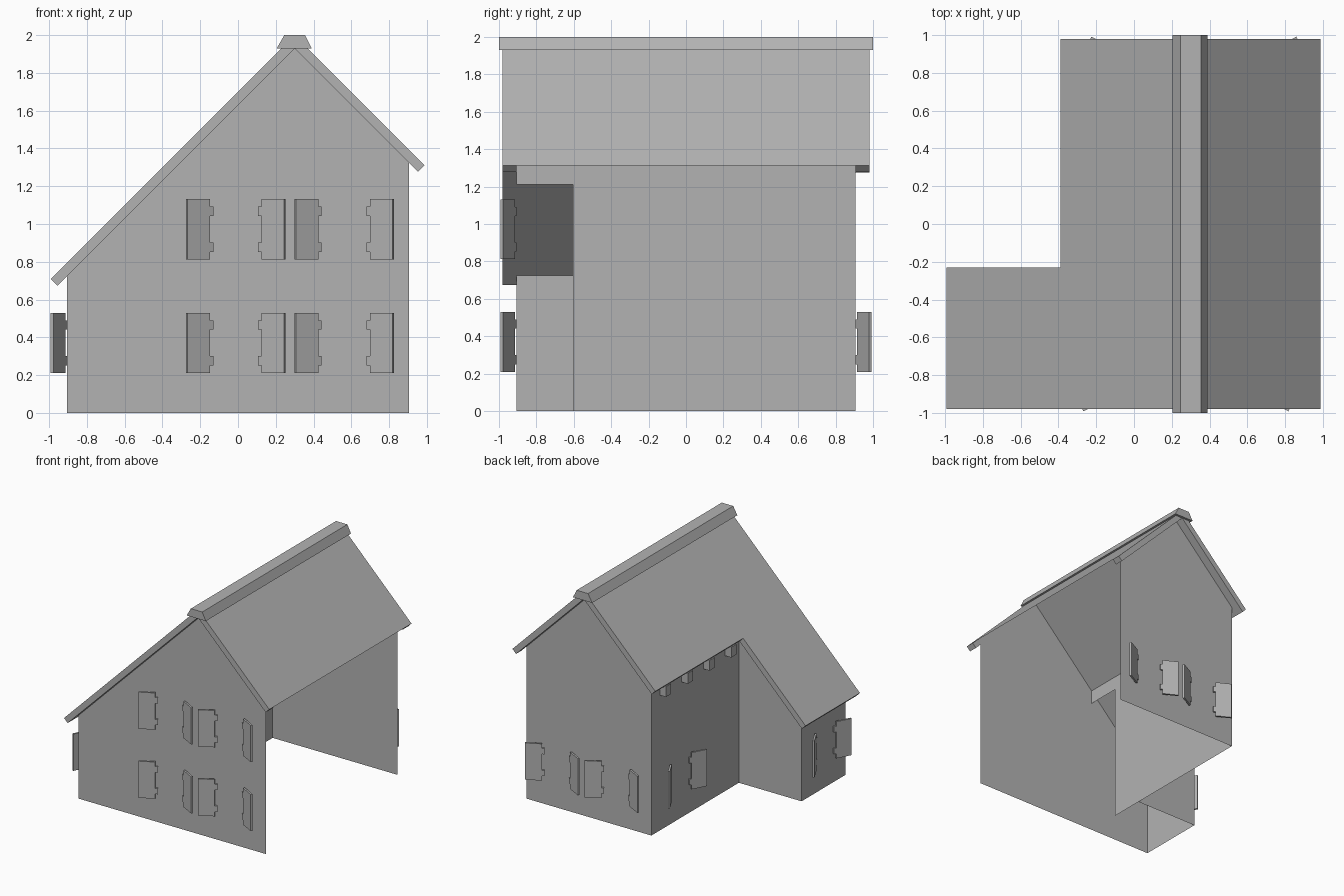
import bpy, bmesh, math
from mathutils import Matrix, Vector

if "Cube" in bpy.data.objects:
    bpy.data.objects.remove(bpy.data.objects["Cube"])

# One mid-grey paint for the whole house
PAINT = bpy.data.materials.new("grey_paint")
PAINT.diffuse_color = (0.45, 0.45, 0.45, 1)
PAINT.use_nodes = True
PAINT.node_tree.nodes["Principled BSDF"].inputs["Base Color"].default_value = PAINT.diffuse_color


def make_object(name, bm):
    bmesh.ops.recalc_face_normals(bm, faces=bm.faces)
    mesh = bpy.data.meshes.new(name)
    bm.to_mesh(mesh)
    bm.free()
    mesh.materials.append(PAINT)
    obj = bpy.data.objects.new(name, mesh)
    bpy.context.collection.objects.link(obj)
    return obj


def add_prism(bm, points, offset):
    """Extrude a planar outline by an offset; no offset leaves a sheet."""
    face = bm.faces.new([bm.verts.new(p) for p in points])
    if offset:
        ext = bmesh.ops.extrude_face_region(bm, geom=[face], use_keep_orig=True)
        verts = [v for v in ext["geom"] if isinstance(v, bmesh.types.BMVert)]
        bmesh.ops.translate(bm, verts=verts, vec=Vector(offset))


def prism(name, points, offset=None):
    bm = bmesh.new()
    add_prism(bm, points, offset)
    return make_object(name, bm)


def along_y(name, profile, y0, y1):
    return prism(name, [(x, y0, z) for x, z in profile], (0, y1 - y0, 0))


# Main dimensions
W = 0.905           # outer wall distance
RIDGE_X, RIDGE_Z = 0.30, 1.93
INNER_X = -0.30     # left wall of the tall part
WING_Y = -0.30      # back wall of the low wing


def under(x):
    return RIDGE_Z - abs(x - RIDGE_X)


# Thin walls; the right side is open
prism("front_wall", [(-W, -W, 0), (W, -W, 0), (W, -W, under(W)),
                     (RIDGE_X, -W, RIDGE_Z), (-W, -W, under(-W))])
prism("back_wall", [(INNER_X, W, 0), (W, W, 0), (W, W, under(W)),
                    (RIDGE_X, W, RIDGE_Z), (INNER_X, W, under(INNER_X))])
prism("wing_left_wall", [(-W, -W, 0), (-W, WING_Y, 0),
                         (-W, WING_Y, under(-W)), (-W, -W, under(-W))])
prism("wing_back_wall", [(-W, WING_Y, 0), (INNER_X, WING_Y, 0),
                         (INNER_X, WING_Y, under(INNER_X)), (-W, WING_Y, under(-W))])
# Inner wall with a doorway into the wing
top = under(INNER_X)
prism("inner_wall", [(INNER_X, y, z) for y, z in
                     [(W, 0), (W, top), (-W, top), (-W, 1.21), (-0.605, 1.21), (-0.605, 0)]])

# Roof, square-cut at the eaves; the right slope is a sheet over the open side
T = 0.035           # x and z step of the slab thickness
RIGHT = [(RIDGE_X, RIDGE_Z), (0.953, under(0.953)),
         (0.953 + T, under(0.953) + T), (RIDGE_X, RIDGE_Z + 2 * T)]
along_y("roof_right_front_verge", RIGHT, -0.98, -W)
along_y("roof_right_back_verge", RIGHT, W, 0.98)
(x0, z0), (x1, z1) = RIGHT[2:]
prism("roof_right", [(x0, -W, z0), (x0, W, z0), (x1, W, z1), (x1, -W, z1)])
along_y("roof_left", [(RIDGE_X, RIDGE_Z), (-0.355, under(-0.355)),
                      (-0.355 - T, under(-0.355) + T), (RIDGE_X, RIDGE_Z + 2 * T)], -0.98, 0.98)
along_y("roof_wing", [(-0.355, under(-0.355)), (-0.957, under(-0.957)),
                      (-0.957 - T, under(-0.957) + T), (-0.355 - T, under(-0.355) + T)],
        -0.98, -0.23)
along_y("ridge_cap", [(0.205, 1.93), (0.39, 1.93), (0.355, 2.0), (0.245, 2.0)], -1.0, 1.0)

# Eave brackets on the tall left wall
for i in range(4):
    y = 0.755 - 0.30 * i
    along_y(f"eave_bracket_{i + 1}", [(INNER_X, 1.18), (-0.36, 1.18),
                                      (-0.36, under(-0.36)), (INNER_X, top)],
            y - 0.035, y + 0.035)

# Shutter outline: u runs outward from the hinge, v is height
HALF = [(0.155, 0.16), (0.02, 0.16), (0.02, 0.12), (0, 0.12), (0, 0.07), (0.02, 0.07)]
OUTLINE = HALF + [(u, -v) for u, v in reversed(HALF)]


def shutters(name, centre, turn):
    """A pair of half-open shutters; turn rotates them from facing -y."""
    place = Matrix.Translation(centre) @ Matrix.Rotation(math.radians(turn), 4, 'Z')
    for side, label in ((-1, "left"), (1, "right")):
        bm = bmesh.new()
        add_prism(bm, [(u, 0, v) for u, v in OUTLINE], (0, -0.016, 0))
        m = (place @ Matrix.Diagonal((side, 1, 1, 1)) @ Matrix.Translation((0.126, 0, 0))
             @ Matrix.Rotation(math.radians(-28), 4, 'Z'))
        bmesh.ops.transform(bm, matrix=m, verts=bm.verts)
        make_object(f"{name}_shutter_{label}", bm)


LOW, HIGH = 0.37, 0.972
for i, x in enumerate((-0.012, 0.562)):
    shutters(f"front_low_{i + 1}", (x, -W, LOW), 0)
    shutters(f"front_high_{i + 1}", (x, -W, HIGH), 0)
    shutters(f"back_{i + 1}", (x + 0.042, W, LOW), 180)
shutters("inner_left", (INNER_X, 0.52, LOW), -90)
shutters("wing_left", (-W, -0.61, LOW), -90)
